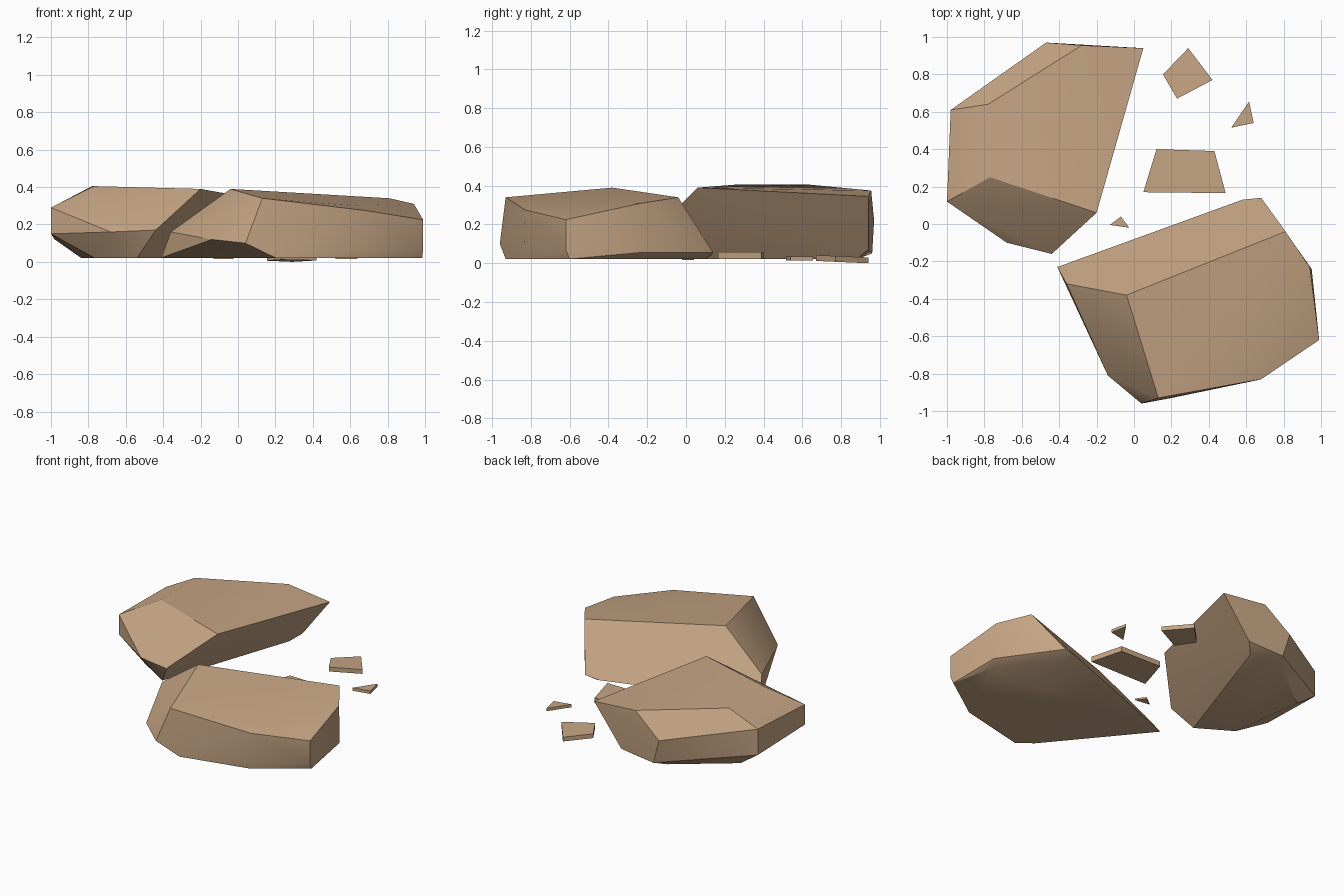
import bpy, bmesh, math

if "Cube" in bpy.data.objects:
    bpy.data.objects.remove(bpy.data.objects["Cube"])

stone = bpy.data.materials.new("tan stone")
stone.diffuse_color = (0.56, 0.375, 0.23, 1)
stone.use_nodes = True
stone.node_tree.nodes["Principled BSDF"].inputs["Base Color"].default_value = stone.diffuse_color


def finish(bm, name, angle):
    bmesh.ops.recalc_face_normals(bm, faces=bm.faces)
    mesh = bpy.data.meshes.new(name)
    bm.to_mesh(mesh)
    bm.free()
    ob = bpy.data.objects.new(name, mesh)
    bpy.context.collection.objects.link(ob)
    mesh.materials.append(stone)
    bpy.ops.object.select_all(action='DESELECT')
    ob.select_set(True)
    bpy.context.view_layer.objects.active = ob
    bpy.ops.object.shade_smooth_by_angle(angle=math.radians(angle))


def boulder(name, corners):
    """Faceted rock: convex hull of its main corners."""
    bm = bmesh.new()
    for c in corners:
        bm.verts.new(c)
    res = bmesh.ops.convex_hull(bm, input=bm.verts)
    loose = [v for v in bm.verts if not v.link_faces]
    bmesh.ops.delete(bm, geom=loose, context='VERTS')
    bmesh.ops.dissolve_limit(bm, angle_limit=math.radians(2),
                             verts=bm.verts, edges=bm.edges)
    finish(bm, name, 30)


def chip(name, outline, z, thick, tilt=0.0):
    """Flat flake: outline extruded upward, tilted along y."""
    bm = bmesh.new()
    y0 = min(p[1] for p in outline)
    base = bm.faces.new([bm.verts.new((x, y, z + tilt * (y - y0))) for x, y in outline])
    ext = bmesh.ops.extrude_face_region(bm, geom=[base])
    top = [g for g in ext["geom"] if isinstance(g, bmesh.types.BMVert)]
    bmesh.ops.translate(bm, verts=top, vec=(0, 0, thick))
    finish(bm, name, 20)


# Left half: fracture face overhangs on the +x side
boulder("left_boulder", [
    # top
    (-0.2, 0.06, 0.39), (0.05, 0.94, 0.345), (-0.28, 0.955, 0.375),
    (-0.78, 0.64, 0.405), (-0.77, 0.25, 0.405),
    # girdle
    (-0.47, 0.97, 0.22), (-0.98, 0.61, 0.30), (-0.98, 0.61, 0.12),
    (-1.0, 0.12, 0.29), (-1.0, 0.12, 0.15), (-0.68, -0.10, 0.16),
    (-0.44, -0.16, 0.17), (-0.42, 0.96, 0.05), (-0.16, 0.94, 0.07),
    # underside
    (-0.54, -0.06, 0.022), (-0.77, 0.08, 0.022), (-0.84, 0.6, 0.022),
    (-0.47, 0.88, 0.022), (-0.22, 0.88, 0.022)])

# Right half: fracture face slopes up from the back edge
boulder("right_boulder", [
    # top
    (-0.04, -0.38, 0.39), (0.81, -0.04, 0.34), (0.94, -0.23, 0.31),
    (0.13, -0.93, 0.34), (0.60, -0.74, 0.302), (0.68, -0.83, 0.275),
    (0.99, -0.62, 0.225),
    # girdle
    (-0.36, -0.32, 0.16), (-0.14, -0.81, 0.12), (0.04, -0.96, 0.10),
    (0.66, -0.835, 0.08), (0.99, -0.62, 0.07), (0.95, -0.24, 0.055),
    (0.68, 0.14, 0.055), (0.58, 0.13, 0.04),
    # underside
    (-0.41, -0.23, 0.022), (0.10, -0.85, 0.022), (0.20, -0.93, 0.022),
    (0.67, -0.82, 0.022), (0.985, -0.60, 0.022), (0.92, -0.30, 0.022),
    (0.62, 0.10, 0.022)])

# Flakes lying between the halves
chip("trapezoid_chip", [(0.05, 0.17), (0.49, 0.165), (0.43, 0.39), (0.12, 0.40)], 0.022, 0.036)
chip("square_chip", [(0.23, 0.67), (0.42, 0.77), (0.29, 0.94), (0.155, 0.80)], 0.012, 0.03, -0.044)
chip("triangle_chip", [(0.52, 0.515), (0.64, 0.54), (0.615, 0.655)], 0.015, 0.02)
chip("small_chip", [(-0.13, -0.005), (-0.025, -0.02), (-0.07, 0.04)], 0.016, 0.012)
